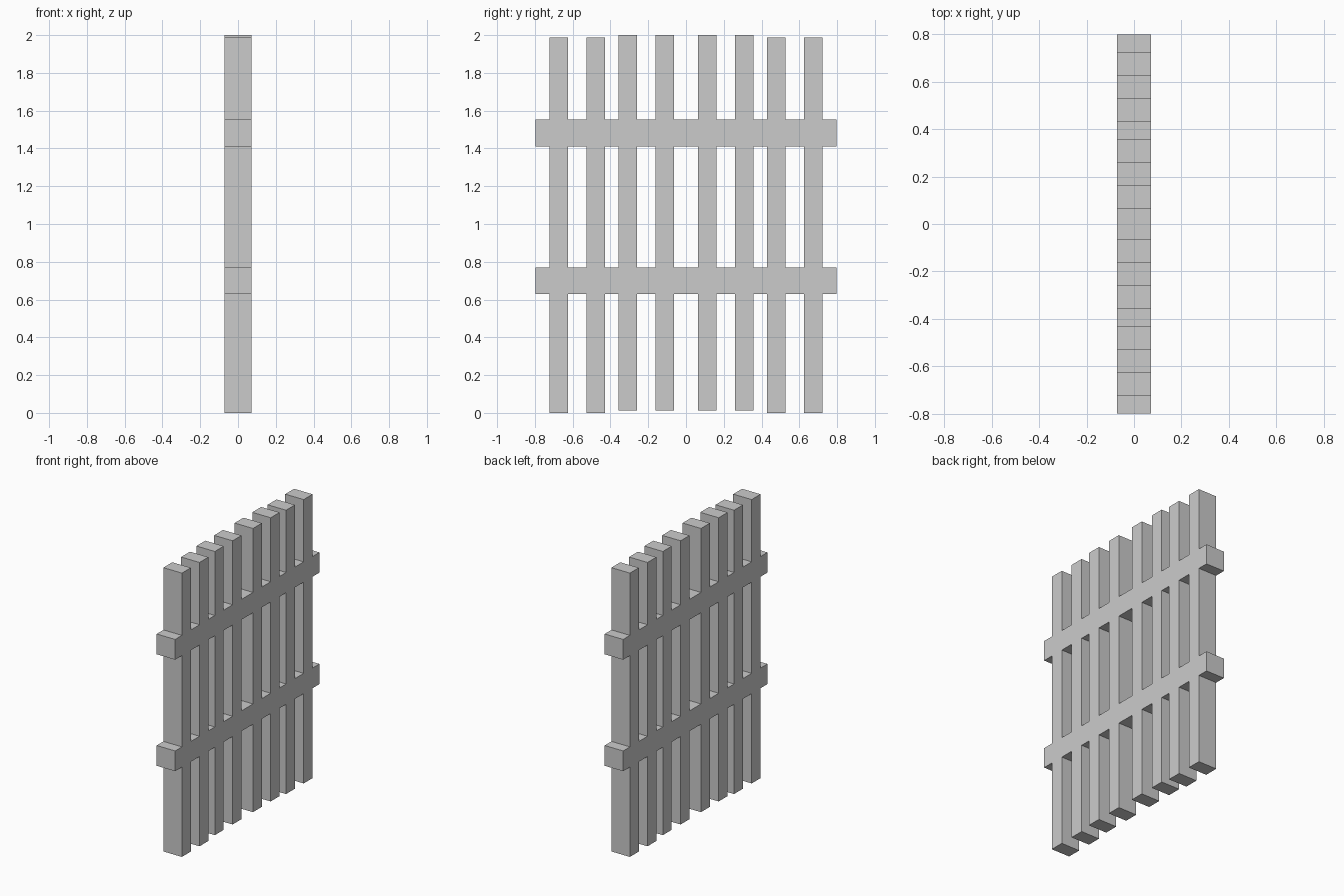
import bpy

if "Cube" in bpy.data.objects:
    bpy.data.objects.remove(bpy.data.objects["Cube"])

DEPTH = 0.143  # every board has the same thickness


def board(name, y0, y1, z0, z1):
    """Flat-faced box centred on x = 0, spanning the given y and z ranges."""
    bpy.ops.mesh.primitive_cube_add(size=1, location=(0, (y0 + y1) / 2, (z0 + z1) / 2))
    ob = bpy.context.object
    ob.name = name
    ob.scale = (DEPTH, y1 - y0, z1 - z0)
    bpy.ops.object.transform_apply(location=False, rotation=False, scale=True)
    return ob


# Upright slats: (inner edge, bottom, top), mirrored to both sides
SLAT_WIDTH = 0.098
slats = [
    (0.064, 0.013, 2.0),
    (0.260, 0.013, 2.0),
    (0.430, 0.0, 1.988),
    (0.625, 0.0, 1.988),
]
for i, (y, z0, z1) in enumerate(slats, 1):
    board(f"right_slat_{i}", y, y + SLAT_WIDTH, z0, z1)
    board(f"left_slat_{i}", -y - SLAT_WIDTH, -y, z0, z1)

# Cross rails
for name, z in (("lower_rail", 0.629), ("upper_rail", 1.410)):
    board(name, -0.798, 0.798, z, z + 0.142)
